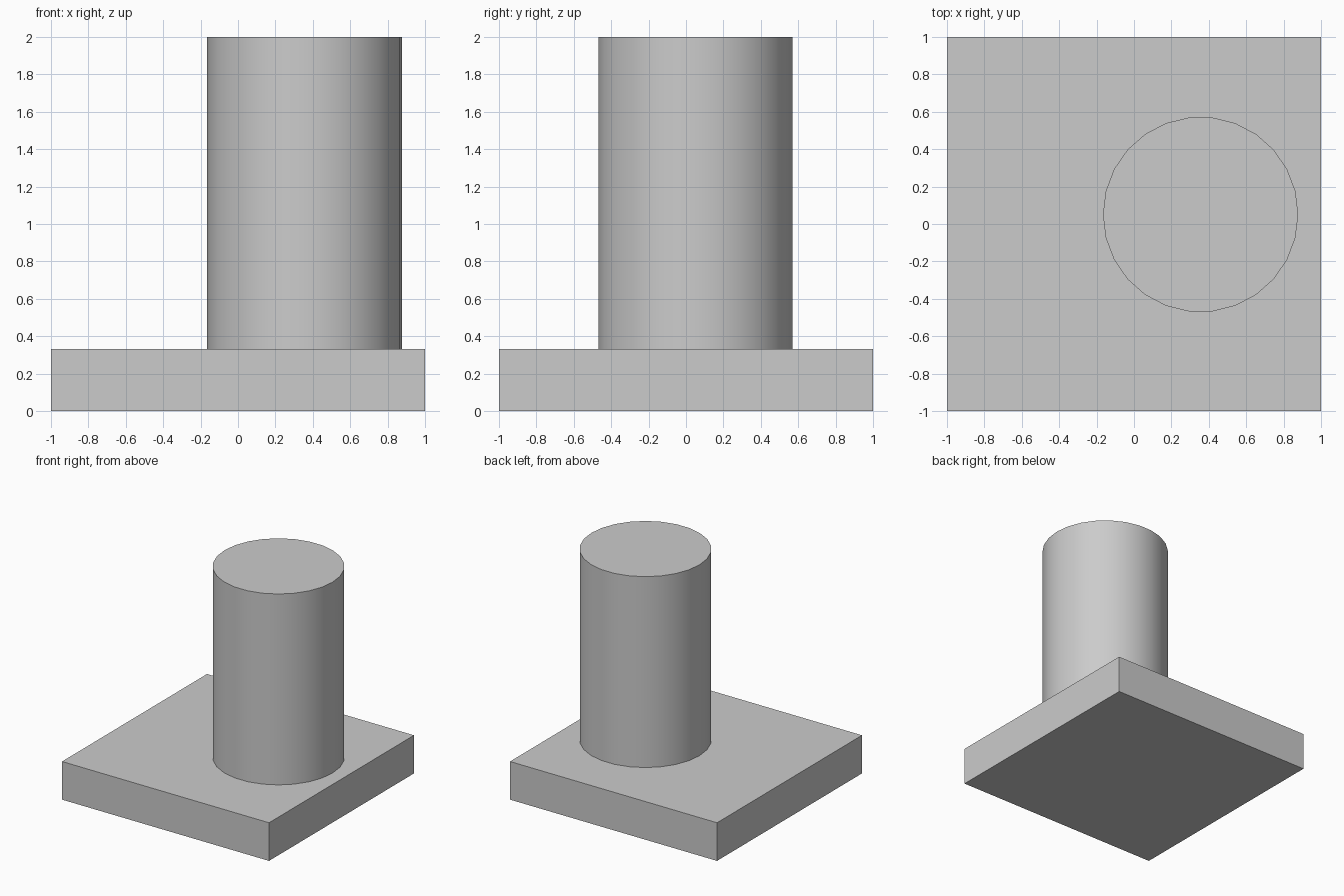
import bpy
import math

cube = bpy.data.objects.get("Cube")
if cube:
    bpy.data.objects.remove(cube, do_unlink=True)

# Single plain grey
GREY = (0.6, 0.6, 0.6, 1.0)
grey = bpy.data.materials.new("plain_grey")
grey.use_nodes = True
grey.diffuse_color = GREY
grey.node_tree.nodes["Principled BSDF"].inputs["Base Color"].default_value = GREY

BASE_HEIGHT = 0.333
TOTAL_HEIGHT = 2.0


def finish(name):
    obj = bpy.context.object
    obj.name = name
    obj.data.materials.append(grey)
    bpy.ops.object.transform_apply(location=False, rotation=True, scale=True)
    return obj


# Square base slab
bpy.ops.mesh.primitive_cube_add(size=1, location=(0, 0, BASE_HEIGHT / 2))
bpy.context.object.scale = (2, 2, BASE_HEIGHT)
finish("base_slab")

# Off-centre round column, with corners pointing along x
bpy.ops.mesh.primitive_cylinder_add(
    vertices=26, radius=0.522, depth=TOTAL_HEIGHT - BASE_HEIGHT,
    location=(0.356, 0.051, (TOTAL_HEIGHT + BASE_HEIGHT) / 2),
    rotation=(0, 0, math.pi / 2))
finish("column")
bpy.ops.object.shade_smooth_by_angle(angle=math.radians(30))
